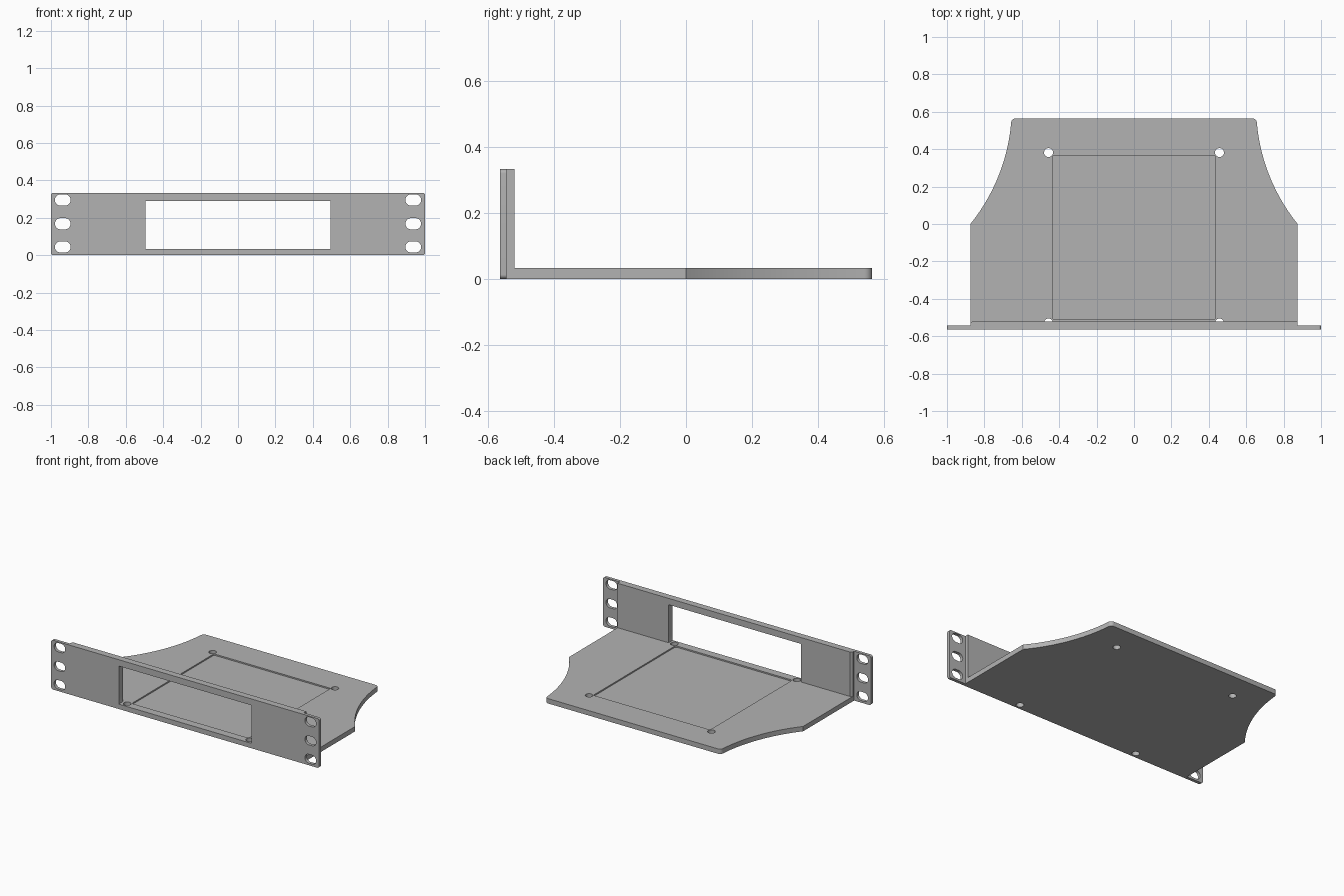
import bpy, bmesh
from math import sin, cos, pi, asin, atan2, hypot
from mathutils import Vector

if "Cube" in bpy.data.objects:
    bpy.data.objects.remove(bpy.data.objects["Cube"], do_unlink=True)

grey = bpy.data.materials.new("plain_grey")
grey.use_nodes = True
colour = (0.45, 0.45, 0.45, 1)
grey.diffuse_color = colour
grey.node_tree.nodes["Principled BSDF"].inputs["Base Color"].default_value = colour


def prism(name, outline, lo, hi, plane="XY"):
    """Extrude a closed outline lying in the XY or XZ plane."""
    place = (lambda a, b, c: (a, b, c)) if plane == "XY" else (lambda a, b, c: (a, c, b))
    bm = bmesh.new()
    face = bm.faces.new([bm.verts.new(place(a, b, lo)) for a, b in outline])
    grown = bmesh.ops.extrude_face_region(bm, geom=[face])["geom"]
    verts = [v for v in grown if isinstance(v, bmesh.types.BMVert)]
    bmesh.ops.translate(bm, verts=verts, vec=Vector(place(0, 0, hi - lo)))
    bmesh.ops.recalc_face_normals(bm, faces=bm.faces)
    mesh = bpy.data.meshes.new(name)
    bm.to_mesh(mesh)
    bm.free()
    mesh.materials.append(grey)
    obj = bpy.data.objects.new(name, mesh)
    bpy.context.collection.objects.link(obj)
    return obj


def rounded(x0, x1, y0, y1, r, steps=8):
    """Rectangle outline with rounded corners; a large radius gives a slot."""
    corners = [(x1 - r, y1 - r), (x0 + r, y1 - r), (x0 + r, y0 + r), (x1 - r, y0 + r)]
    return [(cx + r * cos((q + i / steps) * pi / 2), cy + r * sin((q + i / steps) * pi / 2))
            for q, (cx, cy) in enumerate(corners) for i in range(steps + 1)]


def circle(cx, cy, r, n=32):
    return [(cx + r * cos(2 * pi * i / n), cy + r * sin(2 * pi * i / n)) for i in range(n)]


def combine(target, other, operation):
    """Apply a boolean and discard the second solid."""
    mod = target.modifiers.new(operation.lower(), "BOOLEAN")
    mod.operation, mod.object, mod.solver = operation, other, "EXACT"
    bpy.context.view_layer.objects.active = target
    bpy.ops.object.modifier_apply(modifier=mod.name)
    bpy.data.objects.remove(other, do_unlink=True)


FRONT, BACK, TOP, TRAY, SIDE = -0.565, 0.565, 0.333, 0.033, 0.875

# Tray half outline: straight side, concave sweep, rounded back corner
start, end, radius = Vector((SIDE, 0)), Vector((0.657, 0.54)), 1.0
chord = end - start
half = asin(chord.length / 2 / radius)
middle = (start + end) / 2
outward = Vector((chord.y, -chord.x)).normalized()
centre = middle + outward * radius * cos(half)
base = atan2(-outward.y, -outward.x)
sweep = [(centre.x + radius * cos(base + half * t), centre.y + radius * sin(base + half * t))
         for t in [1 - i / 12 for i in range(25)]]
r = 0.025
corner = [(end.x - r + r * cos(i * pi / 16), BACK - r + r * sin(i * pi / 16)) for i in range(1, 9)]
side = [(SIDE, FRONT + 0.01)] + sweep + corner
shelf = prism("rack_shelf", side + [(-x, y) for x, y in reversed(side)], 0, TRAY)

# Front panel and the thicker backing between its ears
combine(shelf, prism("front_panel", rounded(-1, 1, 0, TOP, 0.013), FRONT, -0.544, "XZ"), "UNION")
backing = [(-SIDE, -0.555), (SIDE, -0.555), (SIDE, -0.52), (-SIDE + 0.012, -0.52), (-SIDE, -0.532)]
combine(shelf, prism("panel_backing", backing, 0, TOP), "UNION")

# Window opening
window = rounded(-0.495, 0.495, TRAY, 0.29, 0.003, 2)
combine(shelf, prism("window_cutter", window, -0.7, -0.515, "XZ"), "DIFFERENCE")

# Shallow equipment recess
recess = rounded(-0.436, 0.436, -0.511, 0.366, 0.012)
combine(shelf, prism("recess_cutter", recess, TRAY - 0.009, TRAY + 0.05), "DIFFERENCE")

# Mounting slots in the ears and screw holes in the tray
for s in (-1, 1):
    for z in (0.044, 0.168, 0.295):
        slot = rounded(s * 0.937 - 0.042, s * 0.937 + 0.042, z - 0.03, z + 0.03, 0.03)
        combine(shelf, prism("slot_cutter", slot, -0.7, -0.4, "XZ"), "DIFFERENCE")
    for y in (-0.529, 0.382):
        combine(shelf, prism("hole_cutter", circle(s * 0.457, y, 0.024), -0.1, 0.1), "DIFFERENCE")

# Smooth the curved walls, keep the edges crisp
bpy.ops.object.select_all(action="DESELECT")
shelf.select_set(True)
bpy.context.view_layer.objects.active = shelf
bpy.ops.object.shade_smooth_by_angle(angle=pi / 6)
